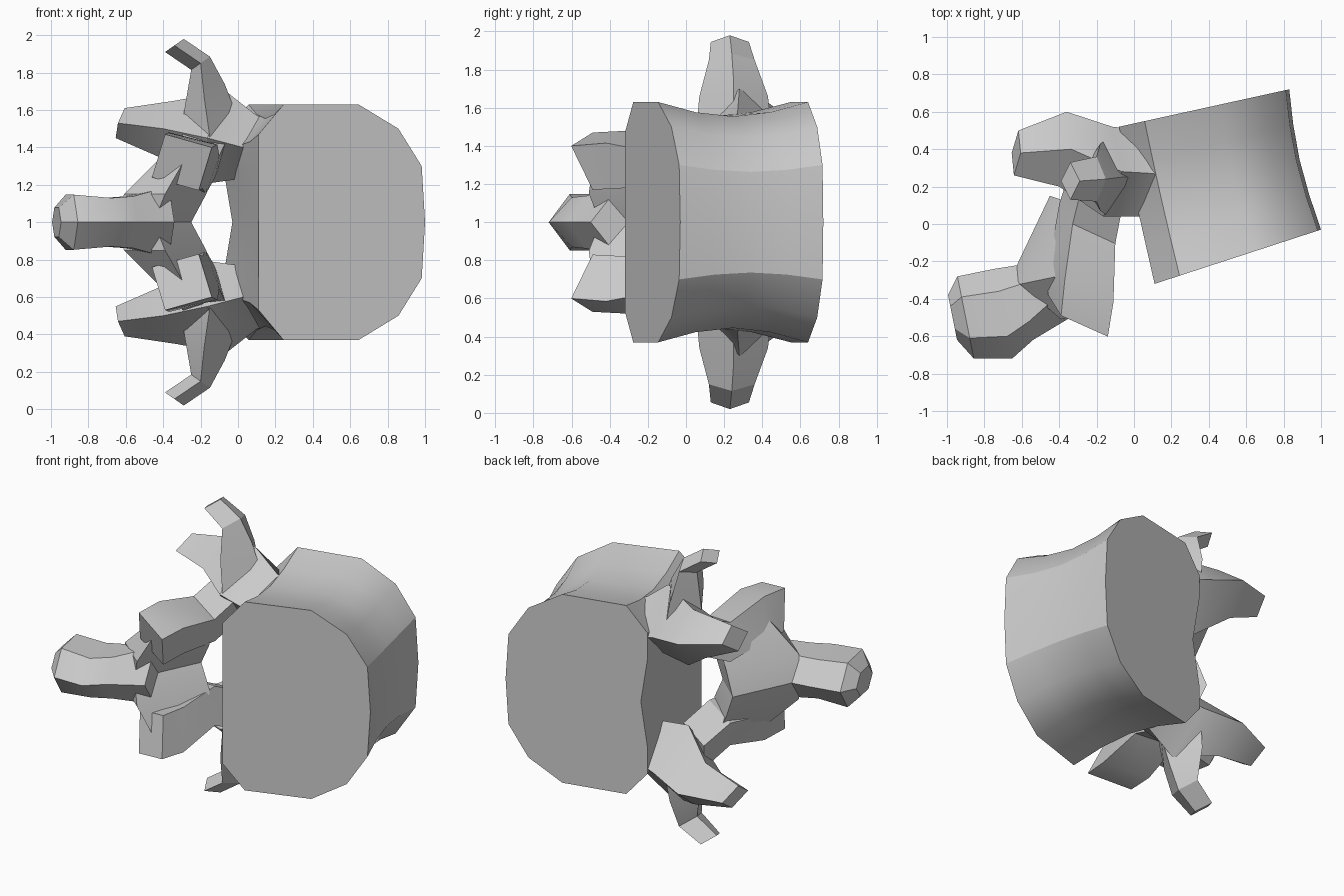
import bpy
import bmesh
from math import sin, cos, pi, tau, radians
from mathutils import Vector

cube = bpy.data.objects.get("Cube")
if cube:
    bpy.data.objects.remove(cube, do_unlink=True)

grey = (.6, .6, .6, 1)
bone = bpy.data.materials.new("bone_grey")
bone.use_nodes = True
bone.diffuse_color = grey
bone.node_tree.nodes["Principled BSDF"].inputs["Base Color"].default_value = grey

midplane = 1
X, Y, Z = Vector((1, 0, 0)), Vector((0, 1, 0)), Vector((0, 0, 1))


def loft(name, rings, mirrored=False):
    """Skin closed rings into a capped solid; heights are measured from the midplane."""
    bm = bmesh.new()
    loops = [[bm.verts.new(point) for point in ring] for ring in rings]
    for near, far in zip(loops, loops[1:]):
        for i in range(len(near)):
            bm.faces.new((near[i - 1], near[i], far[i], far[i - 1]))
    bm.faces.new(loops[0])
    bm.faces.new(loops[-1])
    bmesh.ops.recalc_face_normals(bm, faces=bm.faces[:])
    mesh = bpy.data.meshes.new(name)
    bm.to_mesh(mesh)
    bm.free()
    mesh.materials.append(bone)

    part = bpy.data.objects.new(name, mesh)
    part.location.z = midplane
    bpy.context.collection.objects.link(part)
    if mirrored:
        mirror = part.modifiers.new("mirror", 'MIRROR')
        mirror.use_axis = (False, False, True)
        mirror.use_mirror_merge = False
    bpy.ops.object.select_all(action='DESELECT')
    part.select_set(True)
    bpy.context.view_layer.objects.active = part
    bpy.ops.object.shade_smooth_by_angle(angle=radians(30))


def limb(name, long_axis, short_axis, stations, sides=4, mirrored=True):
    """Loft polygons spanned by two axes; a station is x, y, z, long reach, short reach."""
    rings = []
    for x, y, z, long_reach, short_reach in stations:
        centre = Vector((x, y, z))
        angles = [tau * k / sides for k in range(sides)]
        rings.append([centre + long_axis * long_reach * cos(a) + short_axis * short_reach * sin(a)
                      for a in angles])
    loft(name, rings, mirrored)


# Vertebral body: waisted drum between two tilted end plates
front_left, front_right = Vector((.11, -.32, 0)), Vector((1, -.03, 0))
rear_left, rear_right = Vector((-.08, .52, 0)), Vector((.83, .72, 0))
outline = [(0, 0), (0, .3), (0, .47), (.15, .63), (.6, .63), (.84, .5), (.98, .3), (1, 0)]
body_rings = []
steps = 4
for step in range(steps + 1):
    t = step / steps
    pinch = .12 * sin(pi * t)
    left = front_left.lerp(rear_left, t)
    right = front_right.lerp(rear_right, t) - X * pinch / 4
    upper = [left.lerp(right, across) + Z * height * (1 - pinch) for across, height in outline]
    # Hollow the wall that faces the canal
    upper[0] += X * t / 20
    lower = [Vector((p.x, p.y, -p.z)) for p in reversed(upper[1:-1])]
    body_rings.append(upper + lower)
loft("vertebral_body", body_rings)

# Pedicles running into the superior articular processes
limb("pedicle_and_superior_process", Y + X * .1, Z + X * .3, [
    (.15, .25, .4, .25, .15),
    (.05, .27, .4, .23, .17),
    (-.14, .28, .45, .24, .25),
    (-.38, .4, .5, .2, .15),
    (-.63, .38, .53, .12, .08),
])

# Transverse processes
limb("transverse_process", Y, X + Z * .7, [
    (-.15, .25, .45, .2, .15),
    (-.18, .25, .66, .18, .11),
    (-.2, .24, .85, .12, .05),
    (-.34, .23, .945, .1, .05),
])

# Laminae closing the canal and flaring into the processes
limb("lamina", Y, X + Y * .6, [
    (-.45, -.15, 0, .3, .2),
    (-.39, -.19, .15, .32, .22),
    (-.27, -.2, .36, .28, .13),
])

# Inferior articular processes
limb("inferior_process", X - Y * .7 + Z * .5, Z - X * .6, [
    (-.2, .2, .37, .14, .13),
    (-.25, 0, .28, .15, .13),
    (-.28, -.3, .33, .17, .15),
    (-.3, -.49, .32, .16, .15),
])

# Spinous process with a blunt, thickened tip
limb("spinous_process", Y - X * .2, Z, [
    (-.4, -.2, 0, .3, .22),
    (-.58, -.42, 0, .2, .16),
    (-.7, -.48, 0, .24, .15),
    (-.9, -.5, 0, .22, .17),
    (-.97, -.5, 0, .12, .09),
], sides=6, mirrored=False)
